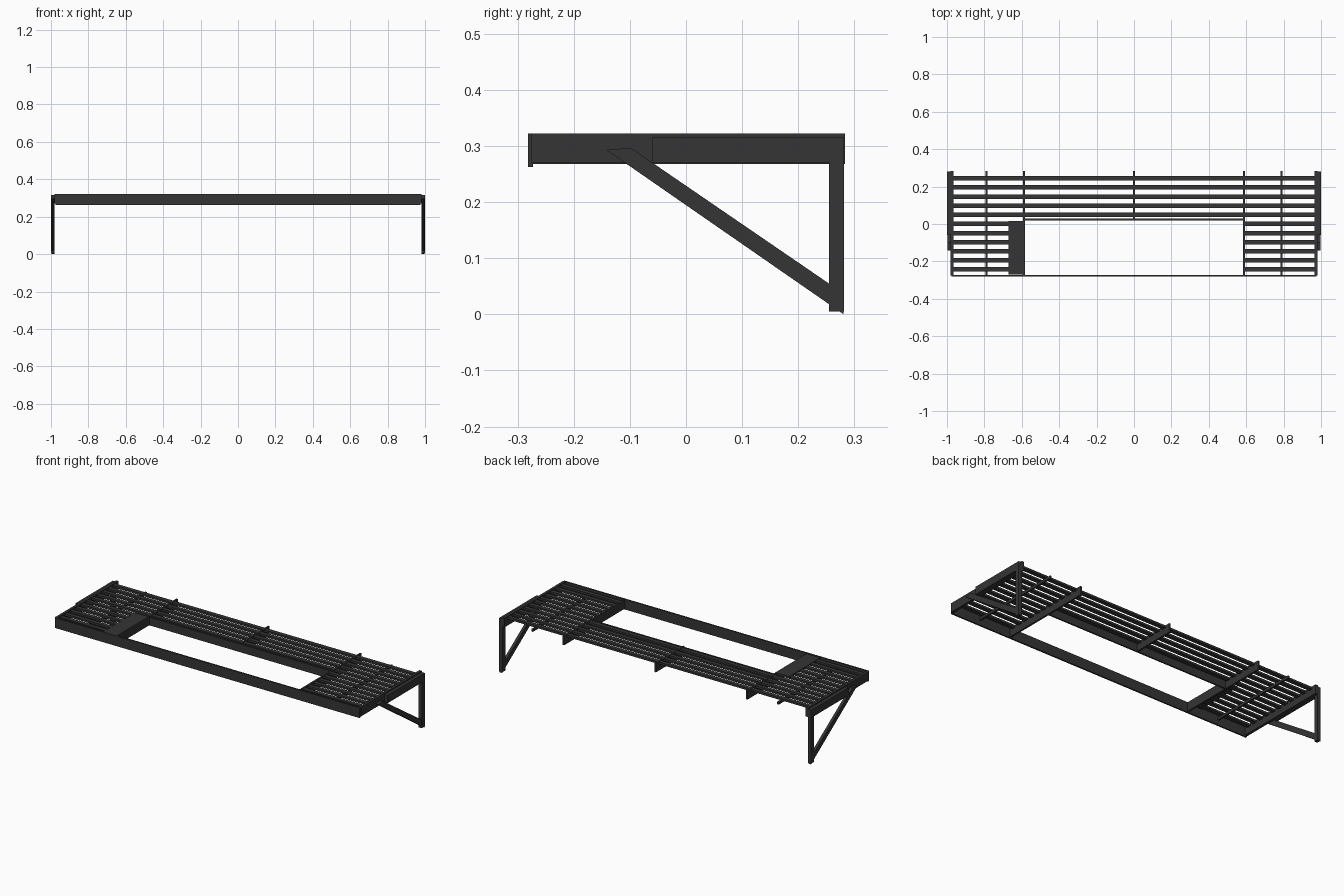
import bpy

if "Cube" in bpy.data.objects:
    bpy.data.objects.remove(bpy.data.objects["Cube"])

metal = bpy.data.materials.new("charcoal_metal")
metal.diffuse_color = (0.035, 0.035, 0.036, 1)
metal.use_nodes = True
metal.node_tree.nodes["Principled BSDF"].inputs["Base Color"].default_value = metal.diffuse_color


def prism(name, pts, x0, x1):
    """Extrude a closed (y, z) outline between x0 and x1."""
    n = len(pts)
    verts = [(x, y, z) for x in (min(x0, x1), max(x0, x1)) for y, z in pts]
    faces = [tuple(reversed(range(n))), tuple(range(n, 2 * n))]
    faces += [(i, (i + 1) % n, n + (i + 1) % n, n + i) for i in range(n)]
    mesh = bpy.data.meshes.new(name)
    mesh.from_pydata(verts, [], faces)
    mesh.materials.append(metal)
    obj = bpy.data.objects.new(name, mesh)
    bpy.context.collection.objects.link(obj)
    return obj


def bar(name, x0, x1, y0, y1, z0, z1):
    return prism(name, [(y0, z0), (y1, z0), (y1, z1), (y0, z1)], x0, x1)


# Outer frame: front fascia and the header behind the opening
bar("front_fascia", -0.977, 0.977, -0.282, -0.273, 0.263, 0.322)
bar("opening_header", -0.59, 0.59, 0.020, 0.029, 0.268, 0.315)

for side, s in (("left", -1), ("right", 1)):
    # End rail and the deep and shallow joists of each wing
    bar(side + "_end_rail", s * 0.965, s * 0.98, -0.275, 0.283, 0.27, 0.322)
    bar(side + "_deep_joist", s * 0.583, s * 0.593, -0.275, 0.283, 0.268, 0.320)
    bar(side + "_light_joist", s * 0.783, s * 0.793, -0.275, 0.283, 0.292, 0.307)
    # Wall bracket: post, top arm and diagonal brace
    bar(side + "_bracket_post", s * 0.98, s, 0.255, 0.282, 0.005, 0.315)
    bar(side + "_bracket_arm", s * 0.98, s, -0.06, 0.256, 0.27, 0.315)
    prism(side + "_bracket_brace",
          [(0.281, 0.0), (0.281, 0.037), (-0.099, 0.297), (-0.142, 0.293)],
          s * 0.982, s * 0.998)

# Centre joist
bar("centre_joist", -0.005, 0.005, 0.02, 0.283, 0.268, 0.320)

# Slats: full length at the back, short ones on the wings beside the opening
for i in range(11):
    y = 0.244 - 0.0487 * i
    if i < 5:
        bar(f"long_slat_{i}", -0.967, 0.967, y - 0.012, y + 0.012, 0.306, 0.318)
    else:
        bar(f"left_slat_{i}", -0.967, -0.588, y - 0.012, y + 0.012, 0.306, 0.318)
        bar(f"right_slat_{i}", 0.588, 0.967, y - 0.012, y + 0.012, 0.306, 0.318)

# Solid tread plate beside the opening on the left wing
bar("tread_plate", -0.672, -0.588, -0.27, 0.015, 0.312, 0.320)
